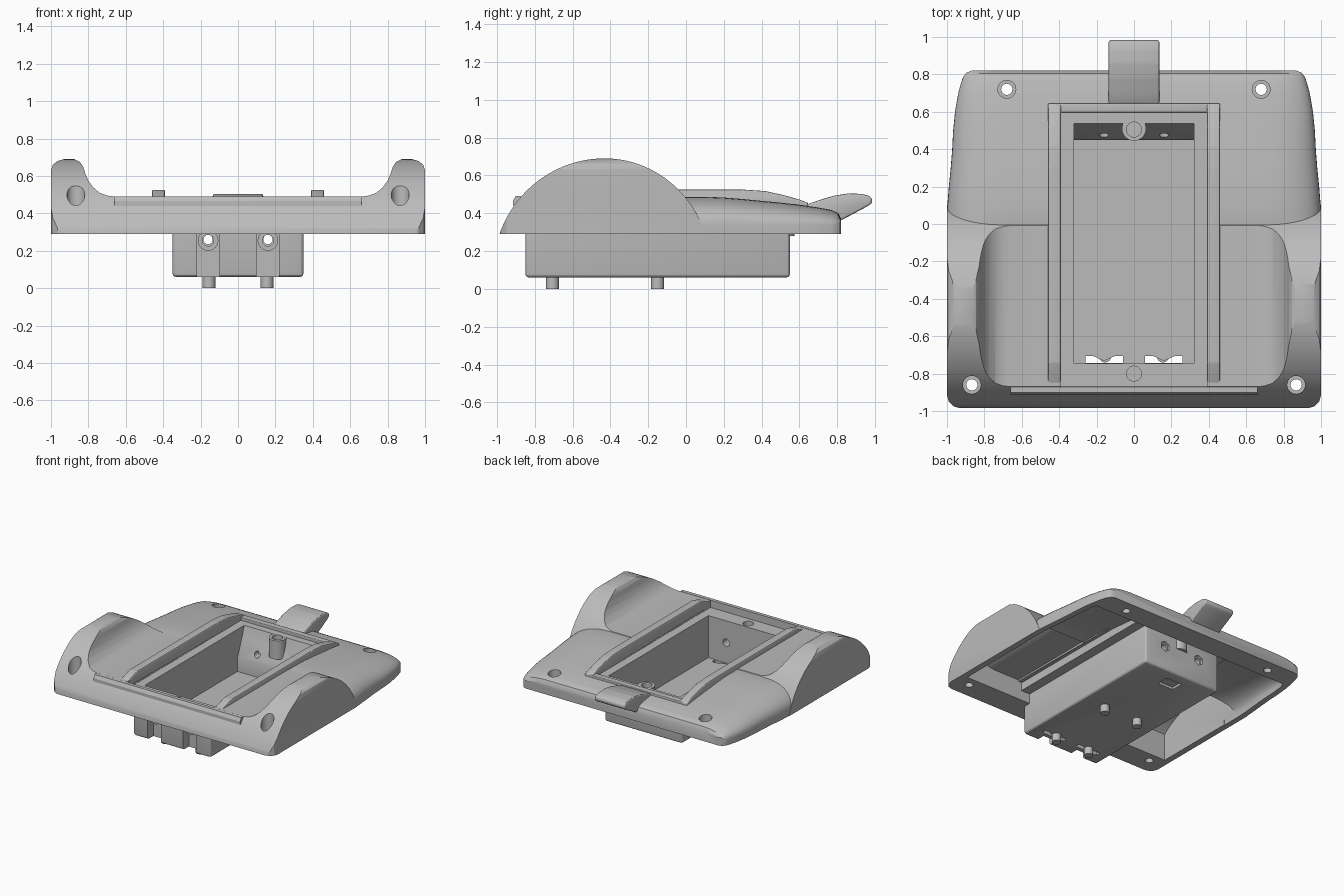
import bpy, bmesh, math
from mathutils import Vector, Matrix

if "Cube" in bpy.data.objects:
    bpy.data.objects.remove(bpy.data.objects["Cube"], do_unlink=True)

grey = bpy.data.materials.new("light_grey")
grey.use_nodes = True
COLOUR = (0.5, 0.5, 0.5, 1)
grey.diffuse_color = COLOUR
grey.node_tree.nodes["Principled BSDF"].inputs["Base Color"].default_value = COLOUR


def finish(name, bm):
    bmesh.ops.recalc_face_normals(bm, faces=bm.faces)
    mesh = bpy.data.meshes.new(name)
    bm.to_mesh(mesh)
    bm.free()
    mesh.materials.append(grey)
    ob = bpy.data.objects.new(name, mesh)
    bpy.context.collection.objects.link(ob)
    return ob


def prism(name, pts, axis, a, b, bevel=0):
    """Extrude a 2D outline along an axis from a to b."""
    place = {"x": lambda p, q, t: (t, p, q), "y": lambda p, q, t: (p, t, q),
             "z": lambda p, q, t: (p, q, t)}[axis]
    bm = bmesh.new()
    lo = [bm.verts.new(place(p, q, a)) for p, q in pts]
    hi = [bm.verts.new(place(p, q, b)) for p, q in pts]
    bm.faces.new(lo)
    bm.faces.new(hi)
    for i in range(len(pts)):
        j = (i + 1) % len(pts)
        bm.faces.new((lo[i], lo[j], hi[j], hi[i]))
    if bevel:
        bmesh.ops.recalc_face_normals(bm, faces=bm.faces)
        bmesh.ops.bevel(bm, geom=bm.edges[:], offset=bevel, segments=3,
                        profile=0.5, affect="EDGES", clamp_overlap=True)
    return finish(name, bm)


def box(name, x0, x1, y0, y1, z0, z1, bevel=0):
    return prism(name, [(x0, y0), (x1, y0), (x1, y1), (x0, y1)], "z", z0, z1, bevel)


def rod(name, p, q, r, sides=32):
    p, q = Vector(p), Vector(q)
    bm = bmesh.new()
    turn = (q - p).to_track_quat("Z", "Y").to_matrix().to_4x4()
    bmesh.ops.create_cone(bm, cap_ends=True, segments=sides, radius1=r, radius2=r,
                          depth=(q - p).length,
                          matrix=Matrix.Translation((p + q) / 2) @ turn)
    return finish(name, bm)


def combine(target, tool, op):
    """Apply a boolean and remove the helper."""
    tool.hide_render = True
    mod = target.modifiers.new("cut", "BOOLEAN")
    mod.operation, mod.solver, mod.object = op, "EXACT", tool
    bpy.context.view_layer.objects.active = target
    bpy.ops.object.modifier_apply(modifier=mod.name)
    bpy.data.objects.remove(tool, do_unlink=True)


def cut(target, tool):
    combine(target, tool, "DIFFERENCE")


def join(target, tool):
    combine(target, tool, "UNION")


# Front half: raised side grips, crossing of a front outline and a side arch
GRIP = [(.66, .49), (.70, .495), (.74, .51), (.775, .54), (.80, .575), (.817, .615),
        (.828, .65), (.845, .675), (.875, .69), (.93, .69), (.965, .68), (.99, .66), (1, .63)]


def grip_block(name, inset, y0, y1):
    half = [(min(x + .03, .95), z - .04) if inset else (x, z) for x, z in GRIP]
    half.append((half[-1][0], .25 if inset else .29))
    block = prism(name, [(-x, z) for x, z in reversed(half)] + half, "y", y0, y1)
    arch = []
    for i in range(65):
        a = math.pi * i / 64
        rx = (.566 if math.cos(a) > 0 else .59) - inset
        arch.append((-.43 + rx * math.cos(a), .09 + (.60 - inset) * math.sin(a)))
    combine(block, prism("arch", arch, "x", -1.2, 1.2), "INTERSECT")
    return block


# Rear half: lofted sections with rounded shoulders
STATIONS = [(-.1, 1.0, .47), (0, 1.0, .487), (.1, .998, .487), (.2, .99, .483),
            (.3, .98, .475), (.4, .972, .465), (.5, .967, .456), (.6, .957, .445),
            (.7, .94, .43), (.77, .92, .417), (.805, .905, .40), (.82, .895, .37)]


def rear_block(name, inset, y_end):
    bm = bmesh.new()
    rings = []
    for y, w, top in STATIONS:
        w, top, low = w - inset, top - inset, .335 - inset * .5
        half = [(w, .25 if inset else .29)]
        for i in range(13):
            a = math.pi / 2 * i / 12
            half.append((.66 + (w - .66) * math.cos(a) ** .8,
                         low + (top - low) * math.sin(a) ** .9))
        pts = half + [(-x, z) for x, z in reversed(half)]
        rings.append([bm.verts.new((x, min(y, y_end), z)) for x, z in pts])
        if y >= y_end:
            break
    n = len(rings[0])
    for r, s in zip(rings, rings[1:]):
        for i in range(n):
            j = (i + 1) % n
            bm.faces.new((r[i], r[j], s[j], s[i]))
    bm.faces.new(rings[0])
    bm.faces.new(rings[-1])
    return finish(name, bm)


shell = grip_block("shell", 0, -1.1, .2)
join(shell, rear_block("rear", 0, 1))

# Plan outline rounds the four corners
plan = [(.93, -.985), (.965, -.975), (.99, -.95), (1, -.915), (1.001, .1),
        (.98, .35), (.97, .55), (.935, .72), (.915, .785), (.895, .81), (.86, .822)]
combine(shell, prism("plan", plan + [(-x, y) for x, y in reversed(plan)], "z", 0, 1), "INTERSECT")

# Hollow underside
cut(shell, grip_block("front_hollow", .05, -.78, .2))
cut(shell, rear_block("rear_hollow", .045, .64))

# Tub hanging under the deck, with a flange for the lid ledge
join(shell, box("flange", -.43, .43, -.875, .65, .37, .434))
tub = box("tub", -.35, .35, -.85, .55, .06, .46, .02)
for s in (-1, 1):
    cut(tub, box("front_channel", s * .16 - .06, s * .16 + .06, -.9, -.775, 0, .31))
    join(tub, rod("sleeve", (s * .16, -.848, .255), (s * .16, -.755, .255), .055))
cut(tub, box("latch_pocket", -.07, .07, .36, .46, 0, .08))
join(shell, tub)
cut(shell, box("lid_recess", -.39, .39, -.87, .595, .432, .7))
well = [(-.745, .09), (.45, .09), (.45, .2), (.515, .36), (.54, .44), (.54, .6), (-.745, .6)]
cut(shell, prism("well", well, "x", -.32, .32))

# Screw boss on the rear ledge, and the lid screw holes
join(shell, rod("lid_boss", (0, .51, .28), (0, .51, .431), .065))
for y in (.505, -.8):
    cut(shell, rod("lid_hole", (0, y, .33), (0, y, .6), .04))

for s in (-1, 1):
    # Corner screws with counterbores
    for x, y, seat in ((.68, .72, .36), (.867, -.86, .40)):
        cut(shell, rod("screw_hole", (s * x, y, 0), (s * x, y, .8), .03))
        cut(shell, rod("counterbore", (s * x, y, seat), (s * x, y, .8), .048))
    # Tub end holes, hexagon nut pockets and floor vents
    x = s * .16
    cut(shell, rod("end_hole", (x, -.9, .255), (x, -.7, .255), .03))
    cut(shell, rod("end_hole", (x, .4, .26), (x, .6, .26), .025))
    cut(shell, rod("nut_pocket", (x, .53, .26), (x, .6, .26), .042, 6))
    vent = [(x - .1, -.742), (x + .1, -.742), (x + .1, -.705), (x + .06, -.705),
            (x, -.732), (x - .06, -.705), (x - .1, -.705)]
    cut(shell, prism("vent", vent, "z", 0, .15))

parts = [shell]

# Raised rails beside the lid and the bar behind it
rail = [(-.865, .44), (-.865, .475), (-.85, .49), (-.74, .525), (.3, .525), (.42, .517),
        (.52, .495), (.6, .472), (.645, .455), (.645, .41), (.4, .43)]
for side, s in (("left", 1), ("right", -1)):
    parts.append(prism(side + "_rail", rail, "x", s * .39, s * .46, .008))
parts.append(box("rear_bar", -.42, .42, .595, .645, .41, .457, .006))

# Front lip of the deck
lip = [(-.915, .44), (-.915, .465), (-.9, .491), (-.872, .491), (-.872, .44)]
parts.append(prism("front_lip", lip, "x", -.66, .66))

# Rear release tongue
tongue = [(.64, .40), (.64, .447), (.70, .468), (.78, .492), (.86, .505), (.93, .502),
          (.97, .492), (.985, .475), (.982, .452), (.96, .437), (.82, .362), (.76, .36)]
parts.append(prism("release_tongue", tongue, "x", -.135, .135, .012))

# Locating pegs under the tub
for side, s in (("left", 1), ("right", -1)):
    for end, y in (("front", -.706), ("middle", -.15)):
        parts.append(rod(f"{side}_{end}_peg", (s * .155, y, 0), (s * .155, y, .08), .034))

for ob in parts:
    bpy.ops.object.select_all(action="DESELECT")
    ob.select_set(True)
    bpy.context.view_layer.objects.active = ob
    bpy.ops.object.shade_smooth_by_angle(angle=math.radians(28))
